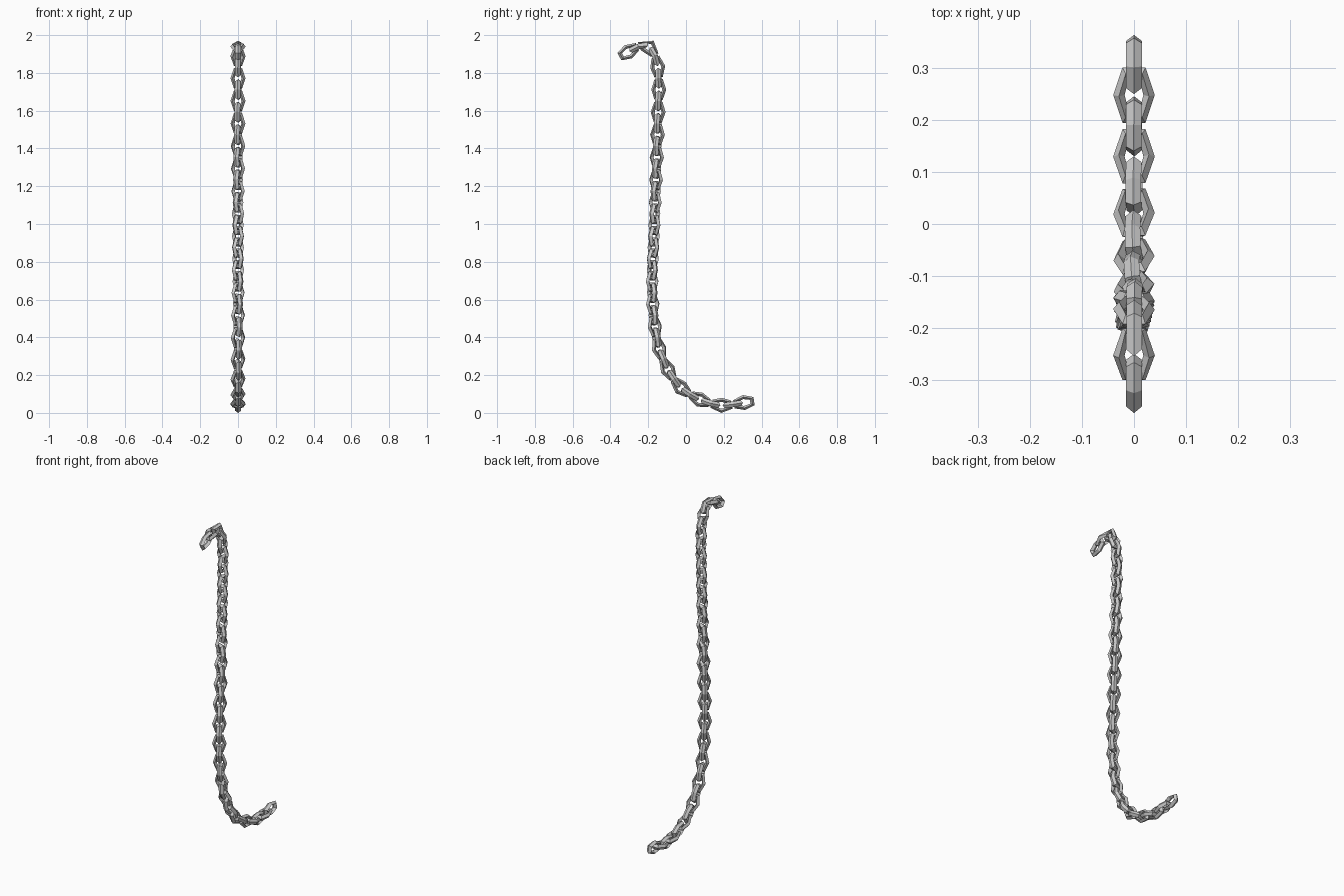
import bpy, bmesh, math
from mathutils import Vector

if "Cube" in bpy.data.objects:
    bpy.data.objects.remove(bpy.data.objects["Cube"])

# chain centre line (y, z), from the floor end up to the hooked end
PATH = [(0.306, 0.06), (0.187, 0.045), (0.07, 0.076), (-0.03, 0.14), (-0.10, 0.24),
        (-0.145, 0.35), (-0.167, 0.47), (-0.178, 0.60), (-0.18, 0.71), (-0.17, 0.95),
        (-0.155, 1.37), (-0.148, 1.61), (-0.145, 1.735), (-0.153, 1.85),
        (-0.172, 1.91), (-0.21, 1.952), (-0.26, 1.942), (-0.306, 1.917)]
LINKS = 40
TWIST_END = 2.3


def sample_path(points, steps=24):
    pts = [Vector((0, y, z)) for y, z in points]
    pts = [2 * pts[0] - pts[1]] + pts + [2 * pts[-1] - pts[-2]]
    out = []
    for a, b, c, d in zip(pts, pts[1:], pts[2:], pts[3:]):
        # Cubic segment with tangents matched to uneven point spacing
        h0, h1, h2 = (b - a).length, (c - b).length, (d - c).length
        m1 = ((b - a) / h0 * h1 + (c - b) / h1 * h0) / (h0 + h1) * h1
        m2 = ((c - b) / h1 * h2 + (d - c) / h2 * h1) / (h1 + h2) * h1
        for k in range(steps):
            t = k / steps
            out.append((2*t**3 - 3*t*t + 1) * b + (t**3 - 2*t*t + t) * m1
                       + (3*t*t - 2*t**3) * c + (t**3 - t*t) * m2)
    return out + [pts[-2]]


curve = sample_path(PATH)
dist = [0.0]
for a, b in zip(curve, curve[1:]):
    dist.append(dist[-1] + (b - a).length)
total = dist[-1]


def point_at(s):
    i = 0
    while i < len(dist) - 2 and dist[i + 1] < s:
        i += 1
    f = (s - dist[i]) / (dist[i + 1] - dist[i])
    return curve[i].lerp(curve[i + 1], f)


def on_chain(s, side, depth):
    # side / depth are measured across the path, turned by a slow quarter twist
    tangent = (point_at(s + 0.02) - point_at(s - 0.02)).normalized()
    normal = tangent.cross(Vector((1, 0, 0)))
    if s < 0 or s > total:
        tangent.normalize()
    f = min(max(s / TWIST_END, 0), 1)
    tilt = math.pi / 2 * f * f * (3 - 2 * f)
    across = Vector((1, 0, 0)) * math.cos(tilt) + normal * math.sin(tilt)
    out = normal * math.cos(tilt) - Vector((1, 0, 0)) * math.sin(tilt)
    return point_at(s) + across * side + out * depth


# six-cornered link made from a diamond wire section: (half width, length) rings
OUTER = [(0.040, 0), (0.022, 0.054), (-0.022, 0.054), (-0.040, 0), (-0.022, -0.054), (0.022, -0.054)]
INNER = [(0.018, 0), (0.010, 0.033), (-0.010, 0.033), (-0.018, 0), (-0.010, -0.033), (0.010, -0.033)]

bm = bmesh.new()
for n in range(LINKS):
    centre = total * n / (LINKS - 1)
    rings = []
    for (ow, ol), (iw, il) in zip(OUTER, INNER):
        mw, ml = (ow + iw) / 2, (ol + il) / 2
        section = [(ow, ol, 0), (mw, ml, 0.015), (iw, il, 0), (mw, ml, -0.015)]
        ring = []
        for w, l, h in section:
            side, depth = (h, w) if n % 2 == 0 else (w, h)
            ring.append(bm.verts.new(on_chain(centre + l, side, depth)))
        rings.append(ring)
    for i in range(6):
        a, b = rings[i], rings[(i + 1) % 6]
        for j in range(4):
            k = (j + 1) % 4
            bm.faces.new((a[j], b[j], b[k], a[k]))
bmesh.ops.recalc_face_normals(bm, faces=bm.faces)

# rest on the floor, centred in y
low = min(v.co.z for v in bm.verts)
mid = (min(v.co.y for v in bm.verts) + max(v.co.y for v in bm.verts)) / 2
bmesh.ops.translate(bm, verts=bm.verts, vec=(0, -mid, -low))

mesh = bpy.data.meshes.new("chain_links")
bm.to_mesh(mesh)
bm.free()
chain = bpy.data.objects.new("chain_links", mesh)
bpy.context.collection.objects.link(chain)
